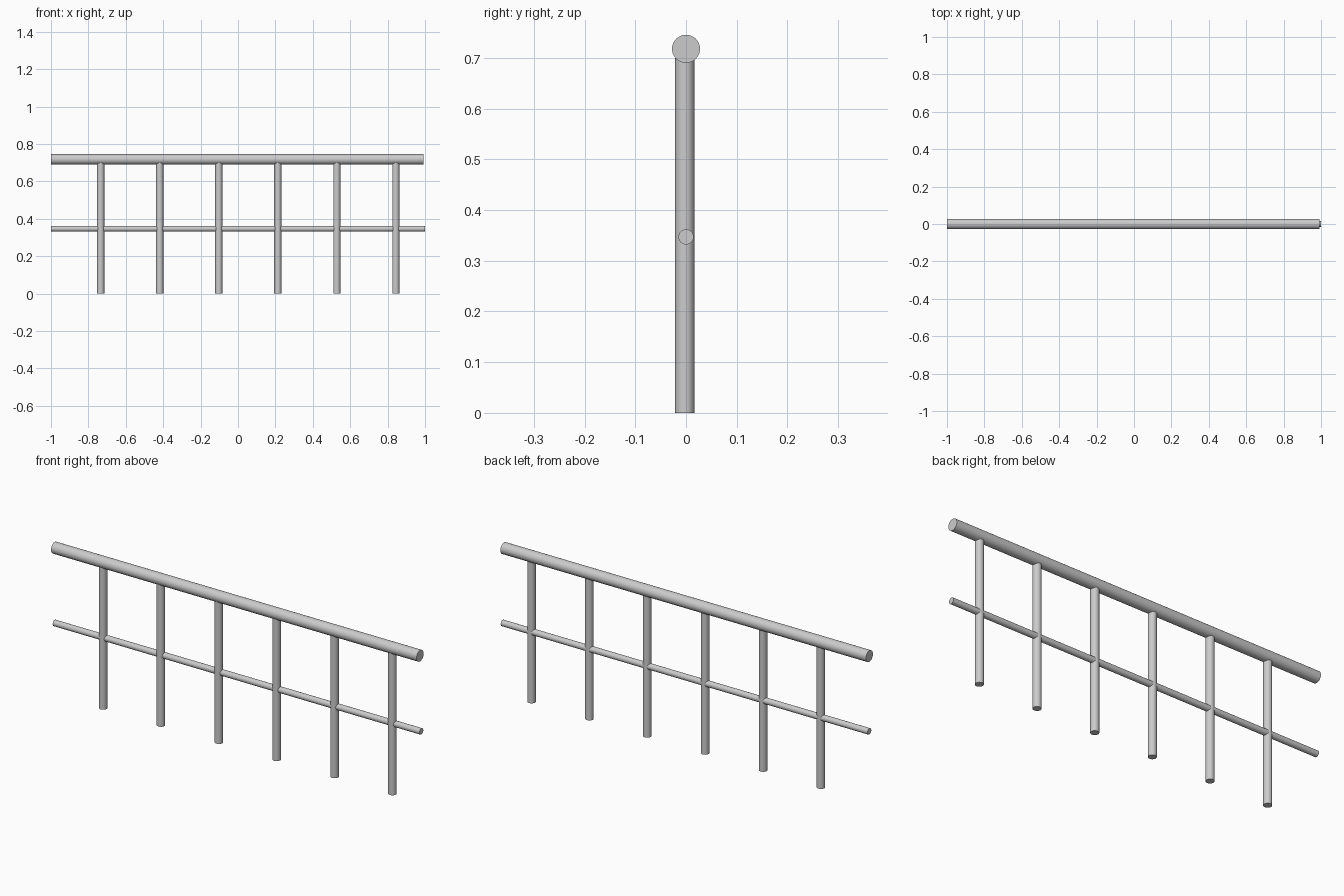
import bpy, math

if "Cube" in bpy.data.objects:
    bpy.data.objects.remove(bpy.data.objects["Cube"])


def rod(name, radius, length, location, along_x=False):
    rot = (0, math.pi / 2, 0) if along_x else (0, 0, 0)
    bpy.ops.mesh.primitive_cylinder_add(vertices=32, radius=radius, depth=length,
                                        location=location, rotation=rot)
    ob = bpy.context.object
    ob.name = name
    bpy.ops.object.shade_smooth_by_angle(angle=math.radians(40))
    return ob


# Thick handrail on top
rod("top_handrail", 0.0277, 1.993, (-0.0035, 0, 0.718), True)

# Thin rail at mid height
rod("middle_rail", 0.015, 2.0, (0, 0, 0.347), True)

# Six evenly spaced upright posts, running just into the handrail
post_height = 0.70
for i in range(6):
    rod(f"post_{i + 1}", 0.019, post_height,
        (-0.734 + i * 0.3156, -0.0025, post_height / 2))
